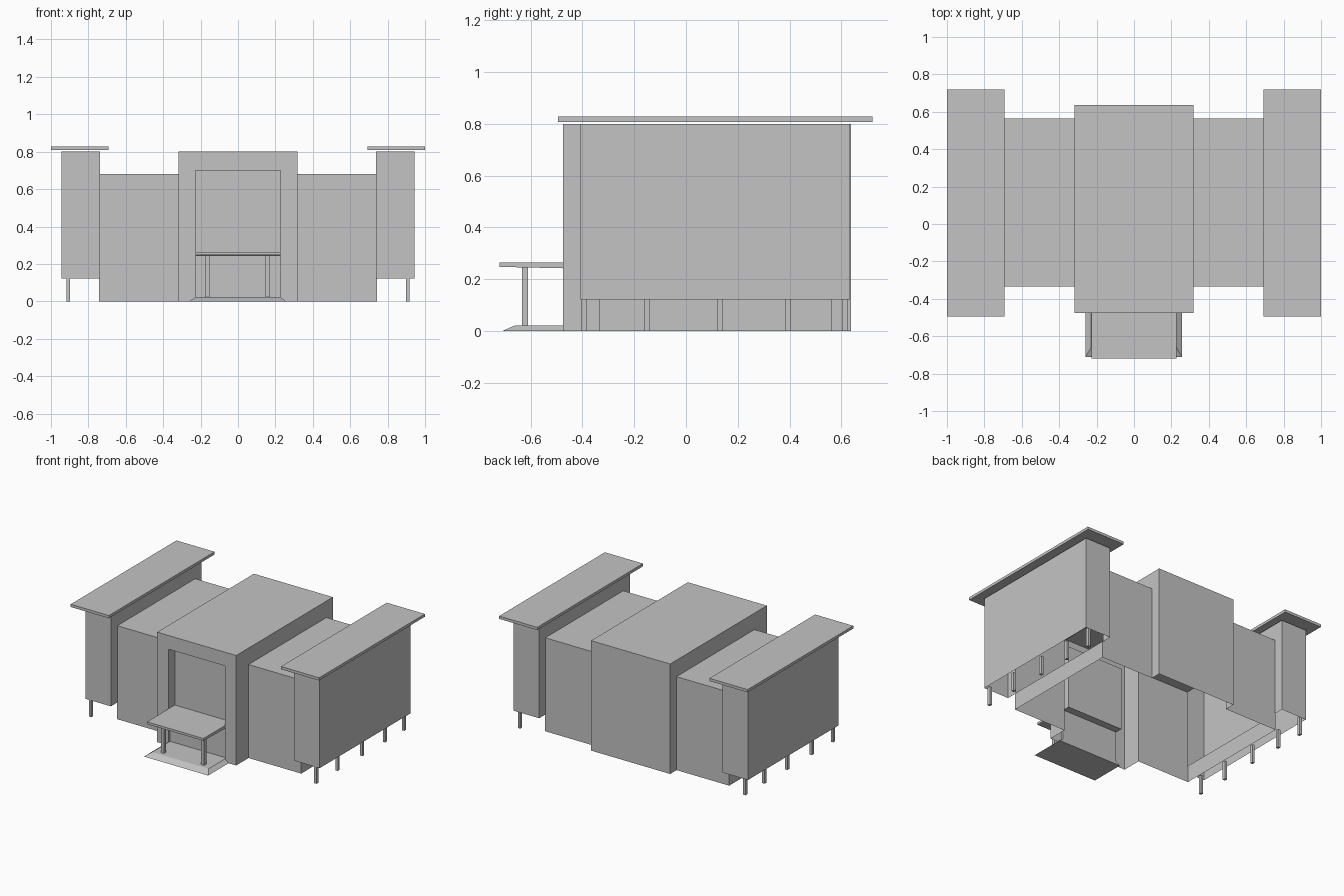
import bpy, bmesh

if "Cube" in bpy.data.objects:
    bpy.data.objects.remove(bpy.data.objects["Cube"])

# One flat grey for the whole building
grey = bpy.data.materials.new("plain_grey")
grey.diffuse_color = (0.55, 0.55, 0.55, 1)
grey.use_nodes = True
grey.node_tree.nodes["Principled BSDF"].inputs["Base Color"].default_value = grey.diffuse_color


def finish(name, bm):
    bmesh.ops.recalc_face_normals(bm, faces=bm.faces)
    me = bpy.data.meshes.new(name)
    bm.to_mesh(me)
    bm.free()
    ob = bpy.data.objects.new(name, me)
    me.materials.append(grey)
    bpy.context.scene.collection.objects.link(ob)
    return ob


def box(name, x0, x1, y0, y1, z0, z1):
    bm = bmesh.new()
    bmesh.ops.create_cube(bm, size=1)
    for v in bm.verts:
        v.co = (x1 if v.co.x > 0 else x0,
                y1 if v.co.y > 0 else y0,
                z1 if v.co.z > 0 else z0)
    return finish(name, bm)


def side_box(name, s, x0, x1, *rest):
    a, b = sorted((s * x0, s * x1))
    return box(name, a, b, *rest)


def combine(target, other, operation):
    mod = target.modifiers.new(operation, 'BOOLEAN')
    mod.operation = operation
    mod.solver = 'EXACT'
    mod.object = other
    bpy.context.view_layer.update()
    deps = bpy.context.evaluated_depsgraph_get()
    me = bpy.data.meshes.new_from_object(target.evaluated_get(deps))
    target.modifiers.clear()
    target.data = me
    bpy.data.objects.remove(other)


# Building shell: tall centre, lower cross block and two raised side wings
shell = box("building_shell", -0.318, 0.318, -0.475, 0.637, 0, 0.80)
combine(shell, box("cross_block", -0.742, 0.742, -0.333, 0.563, 0, 0.68), 'UNION')
for s in (-1, 1):
    combine(shell, side_box("wing", s, 0.738, 0.943, -0.408, 0.634, 0.122, 0.80), 'UNION')

# Entrance recess: deep above the canopy, shallow below it
combine(shell, box("upper_cut", -0.228, 0.226, -0.6, -0.40, 0.255, 0.70), 'DIFFERENCE')
combine(shell, box("lower_cut", -0.228, 0.226, -0.6, -0.455, -0.1, 0.27), 'DIFFERENCE')

# The shell is open underneath
bm = bmesh.new()
bm.from_mesh(shell.data)
bm.normal_update()
under = [f for f in bm.faces if f.normal.z < -0.5 and f.calc_center_median().z < 0.2]
bmesh.ops.delete(bm, geom=under, context='FACES')
bm.to_mesh(shell.data)
bm.free()

# Overhanging flat roofs and stilts of the wings
for s, side in ((-1, "left"), (1, "right")):
    side_box(side + "_roof_slab", s, 0.693, 1.0, -0.495, 0.72, 0.808, 0.828)
    for i, y in enumerate((-0.395, -0.15, 0.132, 0.394, 0.614)):
        side_box(f"{side}_stilt_{i + 1}", s, 0.897, 0.916, y - 0.011, y + 0.011, 0, 0.135)

# Entrance canopy, slightly thicker towards the wall
canopy = box("entrance_canopy", -0.228, 0.226, -0.72, -0.40, 0.248, 0.265)
for v in canopy.data.vertices:
    if v.co.y > -0.6 and v.co.z < 0.255:
        v.co.z = 0.241

# Canopy posts
for side, x in (("left", -0.165), ("right", 0.16)):
    box(side + "_canopy_post", x - 0.012, x + 0.012, -0.634, -0.610, 0, 0.25)

# Entrance ramp, sloping at the front and sides
ramp = box("entrance_ramp", -0.26, 0.257, -0.71, -0.455, 0, 0.022)
for v in ramp.data.vertices:
    if v.co.z > 0.01:
        v.co.x *= 0.88
        if v.co.y < -0.6:
            v.co.y = -0.66
